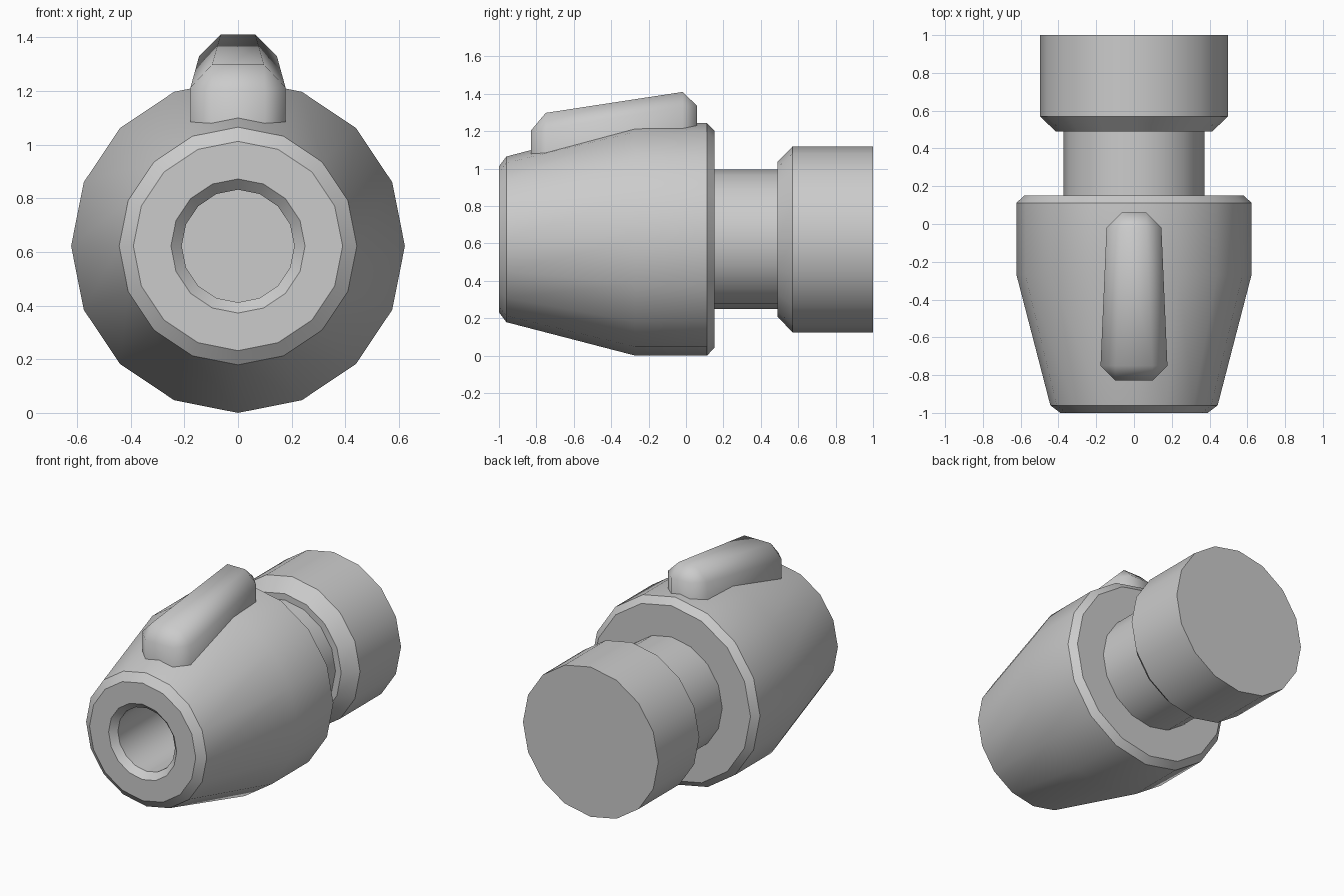
import bpy, bmesh, math

if "Cube" in bpy.data.objects:
    bpy.data.objects.remove(bpy.data.objects["Cube"])

SIDES = 16
AXIS_Z = 0.622


def finish(bm, name, angle):
    """Turn a bmesh into an object, smooth with sharp edges kept."""
    bmesh.ops.recalc_face_normals(bm, faces=bm.faces)
    mesh = bpy.data.meshes.new(name)
    bm.to_mesh(mesh)
    bm.free()
    ob = bpy.data.objects.new(name, mesh)
    bpy.context.collection.objects.link(ob)
    bpy.ops.object.select_all(action='DESELECT')
    ob.select_set(True)
    bpy.context.view_layer.objects.active = ob
    bpy.ops.object.shade_smooth_by_angle(angle=math.radians(angle))
    return ob


def bridge(bm, a, b):
    n = len(a)
    for i in range(n):
        j = (i + 1) % n
        bm.faces.new((a[i], a[j], b[j], b[i]))


def lathe(name, profile):
    """Revolve (y, radius) points around the y axis and cap both ends."""
    bm = bmesh.new()
    rings = []
    for y, r in profile:
        rings.append([bm.verts.new((r * math.cos(t), y, AXIS_Z + r * math.sin(t)))
                      for t in (2 * math.pi * i / SIDES for i in range(SIDES))])
    for a, b in zip(rings, rings[1:]):
        bridge(bm, a, b)
    bm.faces.new(rings[0])
    bm.faces.new(rings[-1])
    return finish(bm, name, 30)


# Tapered nozzle body with bore, neck and rear collar in one turned profile
lathe("turned_body", [
    (-0.10, 0.21), (-0.96, 0.21), (-1.0, 0.25),       # bore
    (-1.0, 0.39), (-0.96, 0.443), (-0.27, 0.622),     # tapered nose
    (0.112, 0.622), (0.152, 0.58), (0.152, 0.373),    # shoulder
    (0.49, 0.373), (0.49, 0.415), (0.57, 0.497),      # neck and collar
    (1.0, 0.497)])

# Chamfered sloping fin on top of the body
bm = bmesh.new()
half = [(0.10, -0.828, 1.205), (0.177, -0.75, 1.213),
        (0.145, -0.018, 1.33), (0.067, 0.06, 1.335)]
outline = half + [(-x, y, z) for x, y, z in reversed(half)]
mid = [bm.verts.new(p) for p in outline]
base = [bm.verts.new((x, y, 1.14 + 0.13 * y)) for x, y, z in outline]
top = [bm.verts.new(p) for p in [(0.097, -0.75, 1.298), (0.065, -0.018, 1.41),
                                 (-0.065, -0.018, 1.41), (-0.097, -0.75, 1.298)]]
bridge(bm, base, mid)
bm.faces.new(base)
bm.faces.new(top)
for k in range(4):
    a, b, c = mid[2 * k], mid[2 * k + 1], mid[(2 * k + 2) % 8]
    bm.faces.new((a, b, top[k]))                      # corner facet
    bm.faces.new((b, c, top[(k + 1) % 4], top[k]))    # edge chamfer
finish(bm, "top_fin", 48)
